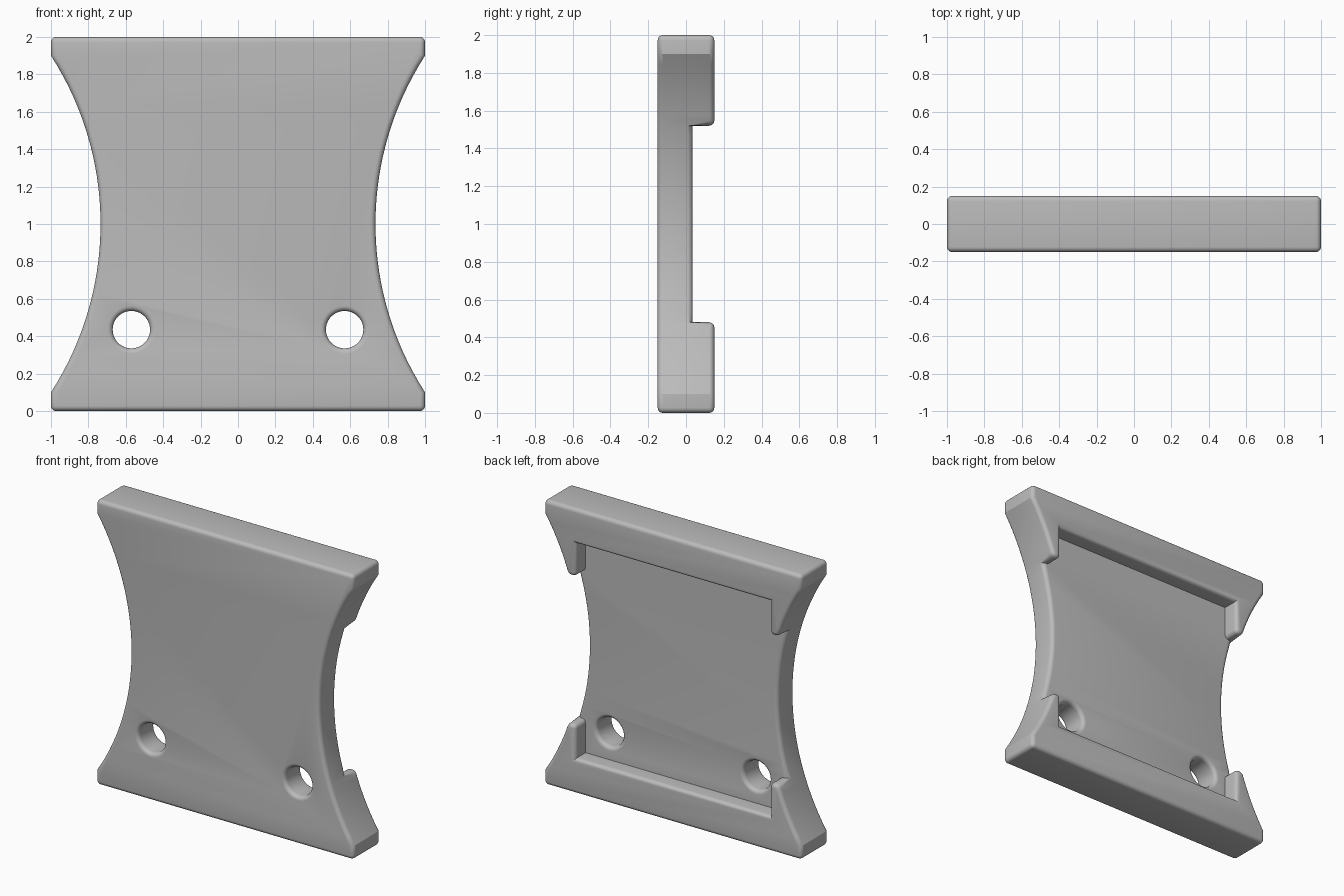
import bpy
import bmesh
import math
from mathutils import Matrix

if "Cube" in bpy.data.objects:
    bpy.data.objects.remove(bpy.data.objects["Cube"], do_unlink=True)

FRONT, BACK, FLOOR = -0.15, 0.15, 0.035   # depth levels
POCKET = 0.755                            # half size of the square recess
NOTCH = 0.52                              # half height of the side openings
ROUND = 0.028                             # edge rounding


def new_object(name, bm):
    mesh = bpy.data.meshes.new(name)
    bmesh.ops.recalc_face_normals(bm, faces=bm.faces)
    bm.to_mesh(mesh)
    bm.free()
    obj = bpy.data.objects.new(name, mesh)
    bpy.context.scene.collection.objects.link(obj)
    return obj


def prism(name, outline, y0, y1):
    """Extrude an (x, z) outline from y0 to y1."""
    bm = bmesh.new()
    face = bm.faces.new([bm.verts.new((x, y0, z)) for x, z in outline])
    ext = bmesh.ops.extrude_face_region(bm, geom=[face])
    verts = [v for v in ext["geom"] if isinstance(v, bmesh.types.BMVert)]
    bmesh.ops.translate(bm, verts=verts, vec=(0, y1 - y0, 0))
    return new_object(name, bm)


# Body outline with concave arcs on both sides
SAG, HALF = 0.265, 0.9
radius = (SAG ** 2 + HALF ** 2) / (2 * SAG)
heights = [-HALF + (HALF - NOTCH) * i / 7 for i in range(7)]
heights += [-NOTCH + 2 * NOTCH * i / 20 for i in range(21)]
heights += [-h for h in reversed(heights[:7])]
arc = [(1 - SAG + radius - math.sqrt(radius ** 2 - h * h), 1 + h) for h in heights]
right_side = [(1, 0)] + arc + [(1, 2)]
outline = right_side + [(-x, z) for x, z in reversed(right_side)]
plate = prism("holder_plate", outline, FRONT, BACK)

# Square recess joined with the side openings, as one plus-shaped cutter
quarter = [(1.3, NOTCH), (POCKET, NOTCH), (POCKET, POCKET)]
half = quarter + [(-x, z) for x, z in reversed(quarter)]
plus = half + [(-x, -z) for x, z in half]
cutters = [prism("recess_cutter", [(x, 1 + z) for x, z in plus], FLOOR, 0.4)]

# Screw holes
for side in (-1, 1):
    bm = bmesh.new()
    bmesh.ops.create_cone(bm, cap_ends=True, segments=48, radius1=0.1, radius2=0.1, depth=1,
                          matrix=Matrix.Translation((side * 0.57, 0, 0.435))
                          @ Matrix.Rotation(math.pi / 2, 4, "X"))
    cutters.append(new_object("hole_cutter", bm))

for cutter in cutters:
    cutter.hide_render = True
    mod = plate.modifiers.new("cut", "BOOLEAN")
    mod.operation = "DIFFERENCE"
    mod.solver = "EXACT"
    mod.object = cutter

# Bake the cuts, then round every sharp convex edge
graph = bpy.context.evaluated_depsgraph_get()
mesh = bpy.data.meshes.new_from_object(plate.evaluated_get(graph))
plate.modifiers.clear()
plate.data = mesh
for cutter in cutters:
    bpy.data.objects.remove(cutter, do_unlink=True)

bm = bmesh.new()
bm.from_mesh(mesh)
bmesh.ops.remove_doubles(bm, verts=bm.verts, dist=0.0005)
sharp = [e for e in bm.edges
         if e.is_manifold and e.calc_face_angle_signed() > math.radians(50)]
bmesh.ops.bevel(bm, geom=sharp, offset=ROUND, offset_type="OFFSET", segments=5,
                profile=0.5, affect="EDGES", clamp_overlap=False, loop_slide=True)
bm.to_mesh(mesh)
bm.free()

# Single grey colour
grey = bpy.data.materials.new("plain_grey")
grey.use_nodes = True
colour = (0.5, 0.5, 0.5, 1)
grey.diffuse_color = colour
grey.node_tree.nodes["Principled BSDF"].inputs["Base Color"].default_value = colour
mesh.materials.clear()
mesh.materials.append(grey)
for poly in mesh.polygons:
    poly.material_index = 0

bpy.ops.object.select_all(action="DESELECT")
plate.select_set(True)
bpy.context.view_layer.objects.active = plate
bpy.ops.object.shade_smooth_by_angle(angle=math.radians(30))
